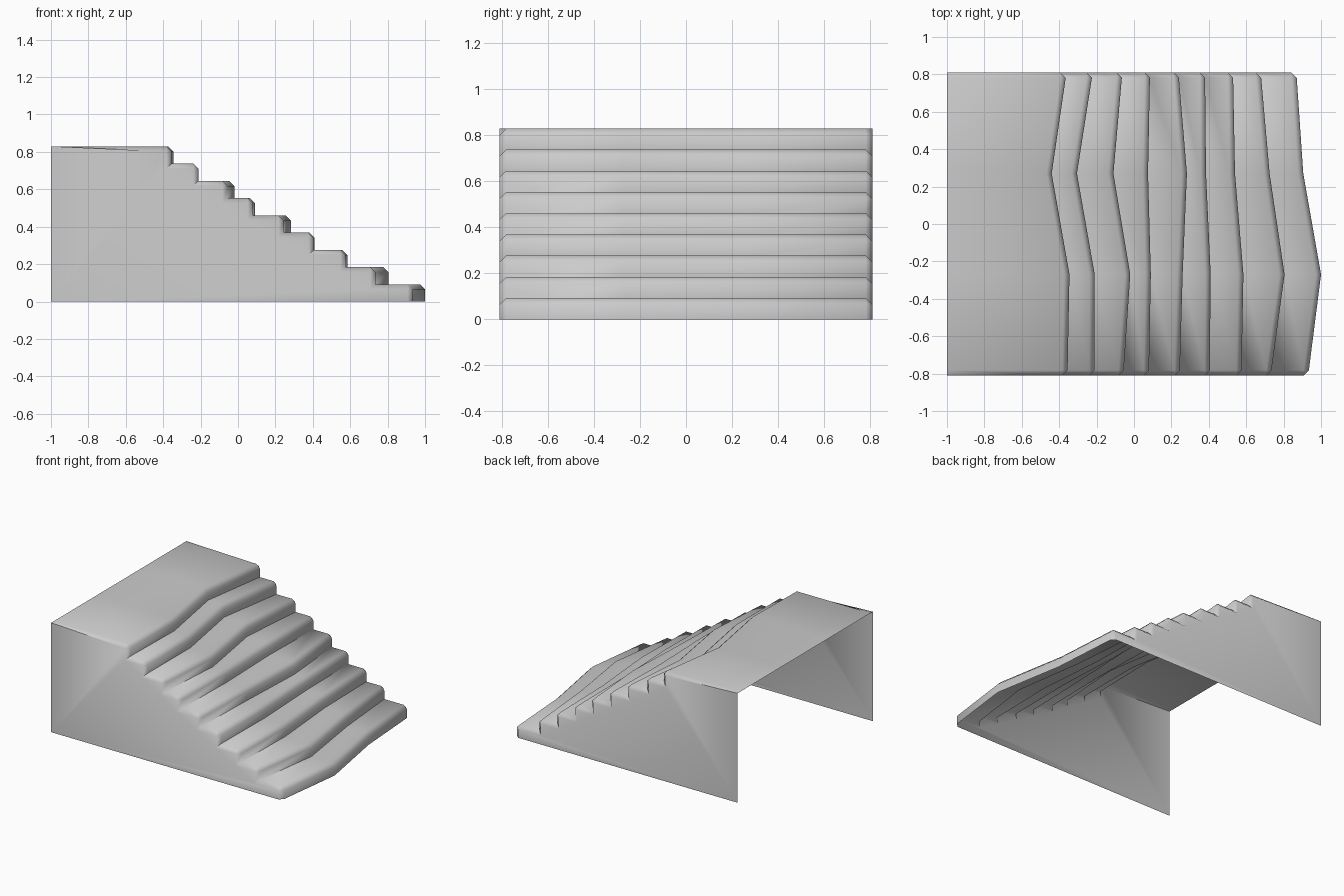
import bpy, bmesh, math

if "Cube" in bpy.data.objects:
    bpy.data.objects.remove(bpy.data.objects["Cube"])

HALF, HEIGHT, BACK = 0.81, 0.83, -1.0
C = 0.028                      # chamfer size of noses and side rims
# nose x at the four stations across the width, lowest step first
NOSES = [
    (0.935, 1.0, 0.905, 0.87), (0.735, 0.805, 0.725, 0.68),
    (0.575, 0.585, 0.54, 0.53), (0.405, 0.41, 0.385, 0.38),
    (0.245, 0.26, 0.283, 0.24), (0.08, 0.09, 0.075, 0.085),
    (-0.055, -0.02, -0.11, -0.065), (-0.212, -0.21, -0.305, -0.225),
    (-0.355, -0.345, -0.44, -0.365),
]
RISE = HEIGHT / len(NOSES)


def profile(station, rim):
    """Stepped (x, z) outline; the rim version is inset by the chamfer."""
    pts = []
    d = C if rim else 0.0
    for k, row in enumerate(NOSES):
        x, z0, z1 = row[station], k * RISE, (k + 1) * RISE
        pts.append((x - d, max(z0 - d, 0.0)))
        pts.append((x - d, z1 - C))
        pts.append((x - C, z1 - d))
    pts.append((BACK, HEIGHT))
    return pts


bm = bmesh.new()
columns = []
for y, station, rim in [(-HALF, 0, True), (-HALF + C, 0, False), (-0.27, 1, False),
                        (0.27, 2, False), (HALF - C, 3, False), (HALF, 3, True)]:
    columns.append([bm.verts.new((x, y, z)) for x, z in profile(station, rim)])

# treads, risers and landing
for a, b in zip(columns, columns[1:]):
    for i in range(len(a) - 1):
        bm.faces.new((a[i], b[i], b[i + 1], a[i + 1]))

# side walls (back and underside stay open)
for col, y in ((columns[0], -HALF), (columns[-1], HALF)):
    loop = col + [bm.verts.new((BACK, y, 0))]
    bm.faces.new(loop if y < 0 else loop[::-1])

# weld the chamfer corner points
bmesh.ops.remove_doubles(bm, verts=bm.verts[:], dist=0.0005)

mesh = bpy.data.meshes.new("stairs")
bm.to_mesh(mesh)
bm.free()
stairs = bpy.data.objects.new("stairs", mesh)
bpy.context.collection.objects.link(stairs)
bpy.context.view_layer.objects.active = stairs
stairs.select_set(True)
bpy.ops.object.shade_smooth_by_angle(angle=math.radians(60))
